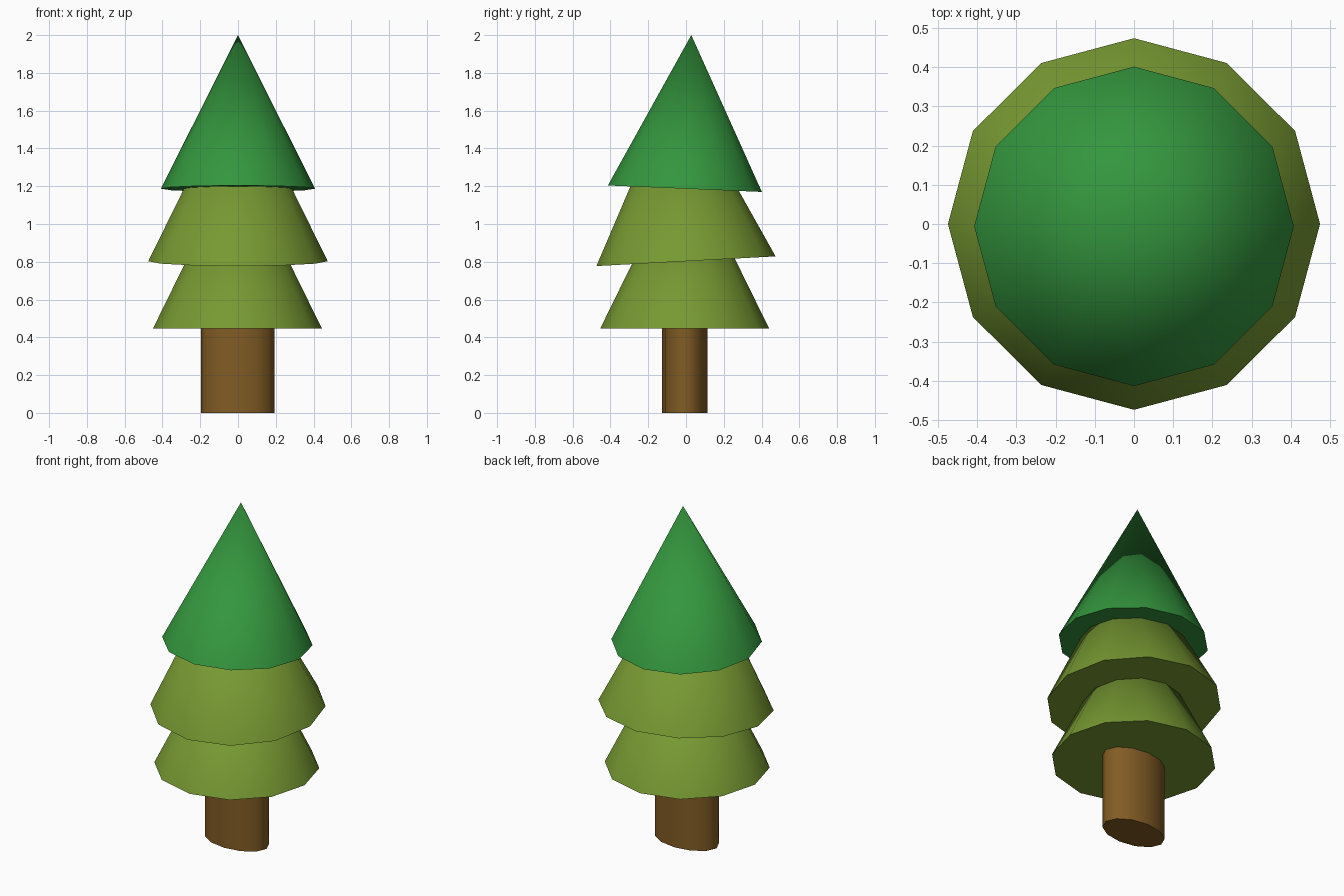
import bpy
import math
from mathutils import Matrix, Vector

if "Cube" in bpy.data.objects:
    bpy.data.objects.remove(bpy.data.objects["Cube"])


def material(name, rgb):
    mat = bpy.data.materials.new(name)
    mat.diffuse_color = (*rgb, 1.0)
    mat.use_nodes = True
    mat.node_tree.nodes["Principled BSDF"].inputs["Base Color"].default_value = mat.diffuse_color
    return mat


def finish(name, mat):
    obj = bpy.context.object
    obj.name = name
    obj.data.materials.append(mat)
    bpy.ops.object.shade_smooth_by_angle(angle=math.radians(60))
    return obj


dark_green = material("dark_green", (0.034, 0.305, 0.048))
olive_green = material("olive_green", (0.184, 0.318, 0.032))
brown = material("brown", (0.223, 0.107, 0.018))

SIDES = 12

# Foliage tiers: full overlapping cones, slightly tilted around x
# name, base centre, radius, height, tilt in degrees, material
tiers = [
    ("lower_foliage", (-0.003, -0.007, 0.447), 0.447, 0.91, 0.0, olive_green),
    ("middle_foliage", (0.0, 0.0, 0.803), 0.475, 0.966, 3.1, olive_green),
    ("top_foliage", (0.0, -0.006, 1.187), 0.408, 0.814, -2.4, dark_green),
]
for name, base, radius, height, tilt, mat in tiers:
    rx = math.radians(tilt)
    axis = Matrix.Rotation(rx, 3, 'X') @ Vector((0, 0, height / 2))
    bpy.ops.mesh.primitive_cone_add(vertices=SIDES, radius1=radius, radius2=0,
                                    depth=height, location=Vector(base) + axis,
                                    rotation=(rx, 0, 0))
    finish(name, mat)

# Trunk: oval cylinder ending just inside the lowest tier
trunk_height = 0.46
bpy.ops.mesh.primitive_cylinder_add(vertices=SIDES, radius=1, depth=trunk_height,
                                    location=(-0.002, -0.006, trunk_height / 2))
bpy.context.object.scale = (0.195, 0.12, 1)
bpy.ops.object.transform_apply(location=False, rotation=False, scale=True)
finish("trunk", brown)
